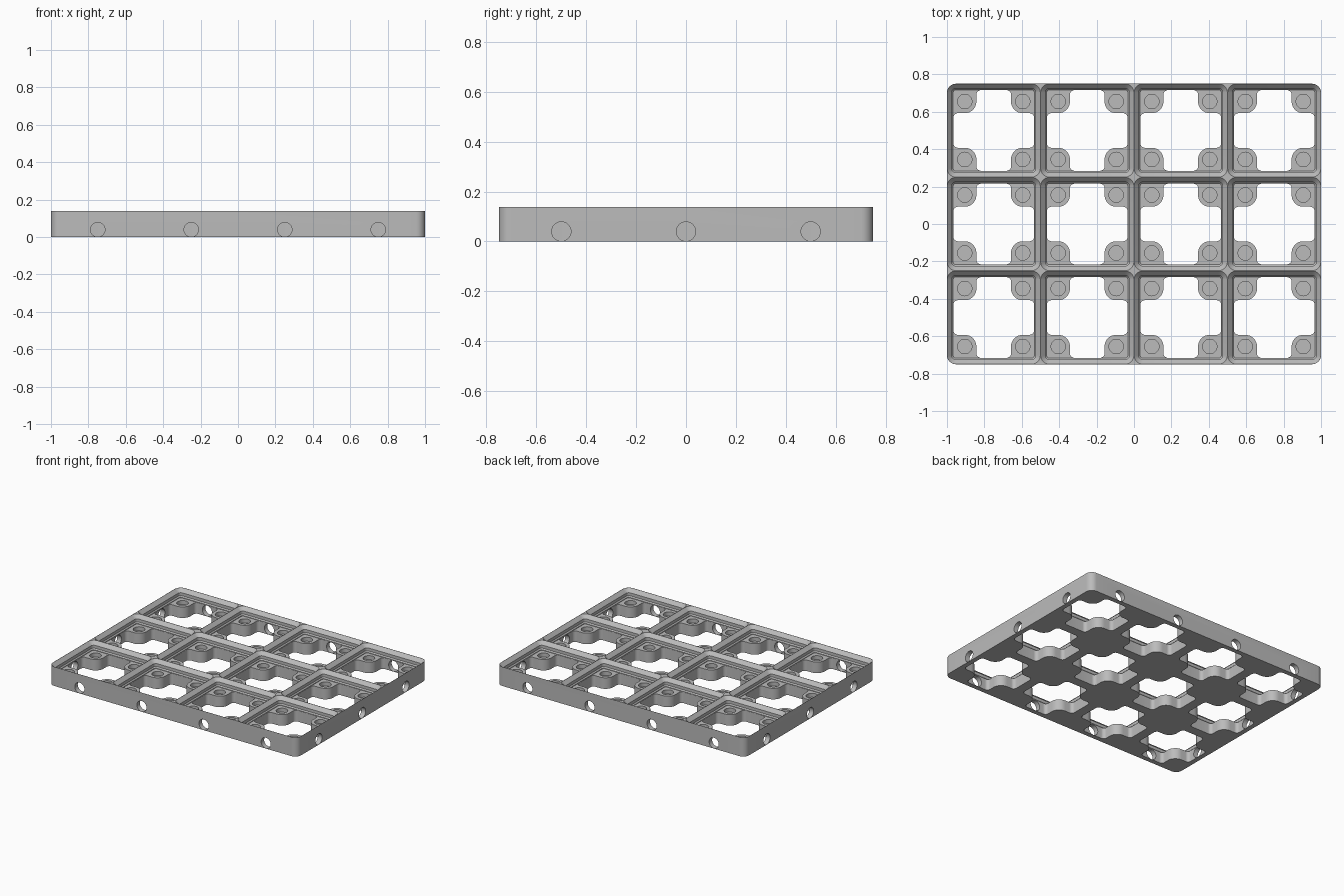
import bpy, bmesh, math
from math import cos, sin, pi

cube = bpy.data.objects.get("Cube")
if cube:
    bpy.data.objects.remove(cube, do_unlink=True)

CELL, COLS, ROWS = 0.5, 4, 3
HEIGHT, FLOOR = 0.139, 0.08
MAGNET_OFFSET, HOLE_R = 0.155, 0.0387
PAD_R, FILLET = 0.0625, 0.024
CELLS = [((i - (COLS - 1) / 2) * CELL, (j - (ROWS - 1) / 2) * CELL)
         for i in range(COLS) for j in range(ROWS)]


def arc(cx, cy, r, start, end, n=8):
    return [(cx + r * cos(start + (end - start) * k / n),
             cy + r * sin(start + (end - start) * k / n)) for k in range(n + 1)]


def rounded_rect(hx, hy, r):
    pts = []
    for q, (sx, sy) in enumerate([(1, 1), (-1, 1), (-1, -1), (1, -1)]):
        pts += arc(sx * (hx - r), sy * (hy - r), r, q * pi / 2, (q + 1) * pi / 2)
    return pts


def opening_outline():
    """Square opening with a rounded pad left standing in each corner."""
    h, e = 0.2155, MAGNET_OFFSET - PAD_R
    quarter = arc(h - FILLET, e - FILLET, FILLET, 0, pi / 2)
    quarter += arc(MAGNET_OFFSET, MAGNET_OFFSET, PAD_R, 1.5 * pi, pi)
    quarter += arc(e - FILLET, h - FILLET, FILLET, 0, pi / 2)
    pts = []
    for _ in range(4):
        pts += quarter
        quarter = [(-y, x) for x, y in quarter]
    return pts


def loft(bm, rings, place=lambda x, y, z: (x, y, z)):
    """Closed solid through a stack of (outline, z) rings."""
    loops = [[bm.verts.new(place(x, y, z)) for x, y in outline] for outline, z in rings]
    n = len(loops[0])
    for low, high in zip(loops, loops[1:]):
        for k in range(n):
            bm.faces.new((low[k], low[(k + 1) % n], high[(k + 1) % n], high[k]))
    bm.faces.new(loops[0][::-1])
    bm.faces.new(loops[-1])


def make_object(name, bm):
    bmesh.ops.recalc_face_normals(bm, faces=bm.faces)
    mesh = bpy.data.meshes.new(name)
    bm.to_mesh(mesh)
    bm.free()
    obj = bpy.data.objects.new(name, mesh)
    bpy.context.collection.objects.link(obj)
    return obj


def shifted(cx, cy):
    return lambda x, y, z: (x + cx, y + cy, z)


# Solid plate with rounded outer corners
bm = bmesh.new()
loft(bm, [(rounded_rect(1, 0.75, 0.048), 0), (rounded_rect(1, 0.75, 0.048), HEIGHT)])
plate = make_object("grid_base_plate", bm)

# Stepped sockets, one per cell
low = rounded_rect(0.217, 0.217, 0.014)
mid = rounded_rect(0.2245, 0.2245, 0.022)
top = rounded_rect(0.2492, 0.2492, 0.047)
over = rounded_rect(0.2492, 0.2492, 0.047)
bm = bmesh.new()
for c in CELLS:
    loft(bm, [(low, FLOOR), (low, 0.084), (mid, 0.092), (mid, 0.1135),
              (top, HEIGHT - 0.0005), (over, HEIGHT + 0.02)], shifted(*c))
sockets = make_object("socket_cutter", bm)

# Openings through the floor
bm = bmesh.new()
for c in CELLS:
    loft(bm, [(opening_outline(), -0.05), (opening_outline(), 0.1)], shifted(*c))
openings = make_object("opening_cutter", bm)

# Round recesses in the corner pads
circle = arc(0, 0, HOLE_R, 0, 2 * pi, 32)[:-1]
bm = bmesh.new()
for cx, cy in CELLS:
    for sx in (-1, 1):
        for sy in (-1, 1):
            loft(bm, [(circle, FLOOR - 0.0286), (circle, FLOOR + 0.01)],
                 shifted(cx + sx * MAGNET_OFFSET, cy + sy * MAGNET_OFFSET))
recesses = make_object("recess_cutter", bm)

# Connector holes through the outer walls only
bm = bmesh.new()
for s in (-1, 1):
    for cx in sorted({c[0] for c in CELLS}):
        loft(bm, [(circle, 0.65), (circle, 0.85)],
             lambda x, y, z: (cx + x, s * z, FLOOR / 2 + y))
    for cy in sorted({c[1] for c in CELLS}):
        loft(bm, [(circle, 0.9), (circle, 1.1)],
             lambda x, y, z: (s * z, cy + x, FLOOR / 2 + y))
connectors = make_object("connector_cutter", bm)

# Cut everything, bake the result and drop the cutters
cutters = [sockets, openings, recesses, connectors]
for cutter in cutters:
    cutter.hide_render = True
    mod = plate.modifiers.new(cutter.name, "BOOLEAN")
    mod.operation, mod.solver, mod.object = "DIFFERENCE", "EXACT", cutter
depsgraph = bpy.context.evaluated_depsgraph_get()
plate.data = bpy.data.meshes.new_from_object(plate.evaluated_get(depsgraph))
plate.modifiers.clear()
for cutter in cutters:
    bpy.data.objects.remove(cutter, do_unlink=True)

# Plain grey finish
grey = bpy.data.materials.new("plain_grey")
grey.use_nodes = True
colour = (0.5, 0.5, 0.5, 1)
grey.diffuse_color = colour
grey.node_tree.nodes["Principled BSDF"].inputs["Base Color"].default_value = colour
plate.data.materials.clear()
plate.data.materials.append(grey)

bpy.context.view_layer.objects.active = plate
plate.select_set(True)
bpy.ops.object.shade_smooth_by_angle(angle=math.radians(25))
